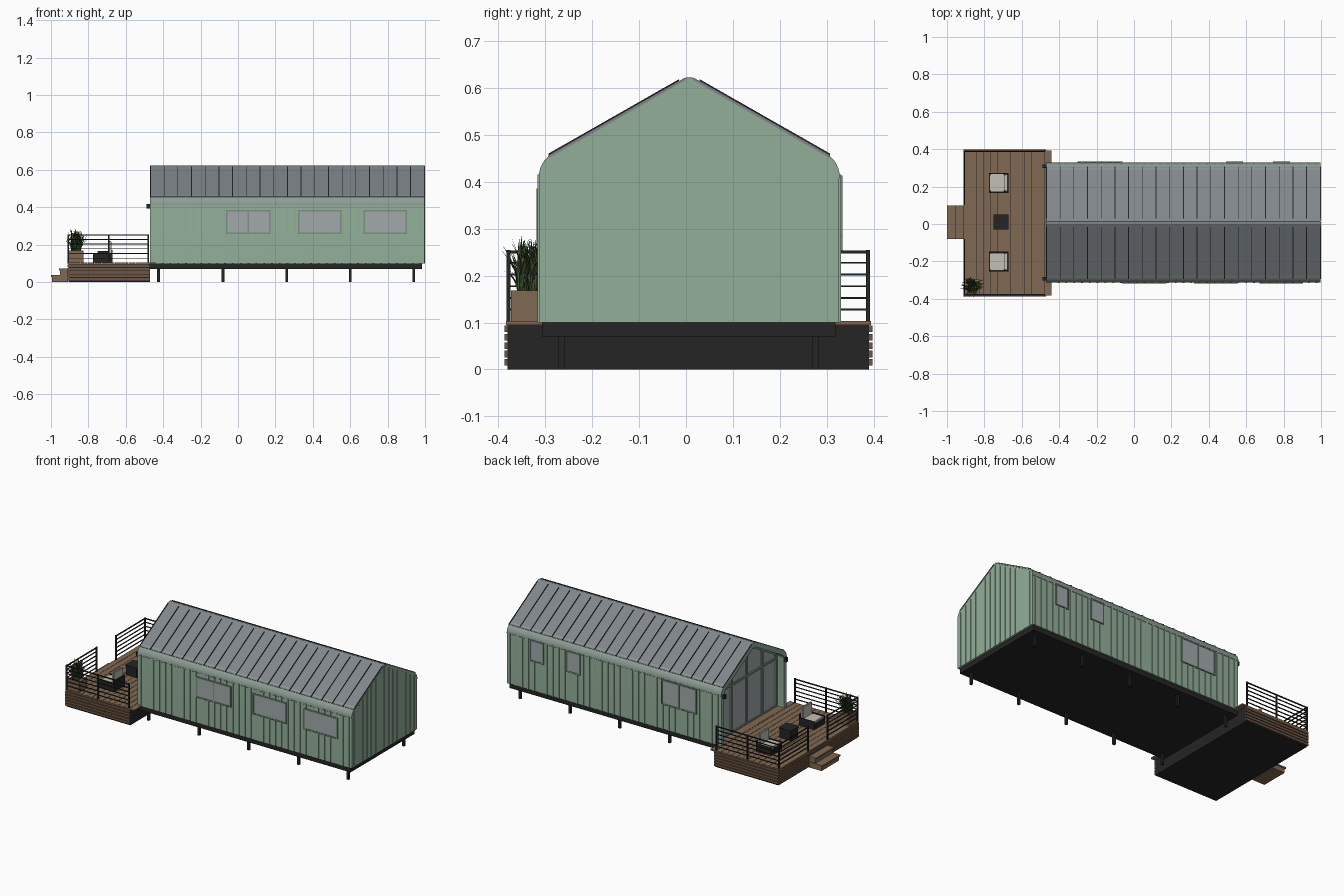
import bpy, bmesh, math, random
from mathutils import Vector

if "Cube" in bpy.data.objects:
    bpy.data.objects.remove(bpy.data.objects["Cube"])

random.seed(4)
YC = 0.007          # house centre line
XF, XG, XB = -0.47, -0.41, 0.997   # portal front, glass wall, rear wall


def mat(name, r, g, b):
    m = bpy.data.materials.new(name)
    m.diffuse_color = (r, g, b, 1)
    m.use_nodes = True
    m.node_tree.nodes["Principled BSDF"].inputs["Base Color"].default_value = m.diffuse_color
    return m


GREEN = mat("green_cladding", 0.29, 0.43, 0.32)
TRIM = mat("green_trim", 0.20, 0.28, 0.22)
ROOF = mat("roof_metal", 0.22, 0.24, 0.26)
EAVE = mat("eave_metal", 0.27, 0.34, 0.30)
BLACK = mat("black_metal", 0.018, 0.018, 0.018)
WOOD = mat("wood", 0.22, 0.14, 0.085)
DARKWOOD = mat("dark_wood", 0.15, 0.09, 0.055)
GLASS = mat("glass", 0.36, 0.40, 0.41)
CUSHION = mat("cushion", 0.55, 0.53, 0.46)
LEAF = mat("leaf", 0.06, 0.10, 0.035)


def finish(name, bm, m):
    bmesh.ops.recalc_face_normals(bm, faces=bm.faces)
    me = bpy.data.meshes.new(name)
    bm.to_mesh(me)
    bm.free()
    me.materials.append(m)
    ob = bpy.data.objects.new(name, me)
    bpy.context.collection.objects.link(ob)
    return ob


def boxes(name, items, m, bevel=0):
    """Each item is (x0, x1, y0, y1, z0, z1)."""
    bm = bmesh.new()
    for x0, x1, y0, y1, z0, z1 in items:
        vs = bmesh.ops.create_cube(bm, size=1)["verts"]
        for v in vs:
            v.co = (x0 + (v.co.x + .5) * (x1 - x0), y0 + (v.co.y + .5) * (y1 - y0),
                    z0 + (v.co.z + .5) * (z1 - z0))
    if bevel:
        bmesh.ops.bevel(bm, geom=bm.edges[:], offset=bevel, segments=2, affect='EDGES')
    return finish(name, bm, m)


def prisms(name, items, m):
    """Each item is (yz points, x0, x1): a profile extruded along x."""
    bm = bmesh.new()
    for pts, x0, x1 in items:
        a = [bm.verts.new((x0, y, z)) for y, z in pts]
        b = [bm.verts.new((x1, y, z)) for y, z in pts]
        bm.faces.new(a)
        bm.faces.new(b[::-1])
        for i in range(len(pts)):
            j = (i + 1) % len(pts)
            bm.faces.new((a[i], a[j], b[j], b[i]))
    return finish(name, bm, m)


def bezier(p, q, r, n=7):
    p, q, r = Vector(p), Vector(q), Vector(r)
    return [p * (1 - t) ** 2 + q * 2 * t * (1 - t) + r * t * t for t in (i / n for i in range(n + 1))]


SLOPE = 0.57


def roof_z(d, inset=0):
    return 0.625 - inset * 1.15 - SLOPE * abs(d)


def half_profile(inset=0):
    w = 0.319 - inset
    eave = bezier((w, 0.408), (w, roof_z(w, inset)), (w - 0.035, roof_z(w - 0.035, inset)))
    return eave, [Vector((w, 0.10))] + eave + bezier((0.025, roof_z(0.025, inset)), (0.008, roof_z(0.006, inset)),
                                                     (0, roof_z(0.008, inset)), 3)


def full_profile(inset=0):
    h = half_profile(inset)[1]
    return [(YC + v.x, v.y) for v in h] + [(YC - v.x, v.y) for v in h[-2::-1]]


# house body and open front portal
outer, inner = full_profile(), full_profile(0.026)
for ob in (prisms("house_body", [(outer, XG, XB)], GREEN),
           prisms("front_portal", [(outer + inner[::-1], XF, XG)], GREEN)):
    bpy.context.view_layer.objects.active = ob
    ob.select_set(True)
    bpy.ops.object.shade_smooth_by_angle(angle=math.radians(25))
    ob.select_set(False)

# glazed gable with mullions
prisms("gable_glass", [(inner, XG - 0.006, XG + 0.001)], GLASS)
prisms("gable_frame", [(inner + full_profile(0.036)[::-1], XG - 0.014, XG)], TRIM)
bars = [(XG - 0.014, XG, YC + d - .006, YC + d + .006, 0.10, roof_z(d, 0.03)) for d in (-0.15, 0, 0.15)]
bars += [(XG - 0.014, XG, YC - .29, YC + .29, z, z + .012) for z in (0.10, 0.395)]
boxes("gable_mullions", bars, TRIM)

# roof sheets, eave strips and standing seams
sheets, eaves, seams = [], [], []


def slab(s, d0, d1, lo, hi):
    return [(YC + s * d, roof_z(d) + o) for d, o in ((d0, lo), (d1, lo), (d1, hi), (d0, hi))]


eave = half_profile()[0]
for s in (-1, 1):
    sheets.append((slab(s, 0.008, 0.300, -0.004, 0.002), XF, 1.0))
    strip = [(YC + s * v.x, v.y) for v in eave]
    out = [(YC + s * (v.x + .0015), v.y + .0015) for v in eave]
    eaves.append((strip + out[::-1], XF, XB))
    for i in range(21):
        x = XF + 0.002 + i * 0.0732
        seams.append((slab(s, 0.022, 0.300, 0, 0.006), x - .002, x + .002))
prisms("roof_sheets", sheets, ROOF)
prisms("eave_strips", eaves, EAVE)
prisms("roof_seams", seams, BLACK)
prisms("ridge_cap", [([(YC - .02, .612), (YC - .006, .622), (YC + .006, .622), (YC + .02, .612)], XF, XB)], ROOF)

# vertical wall battens on both sides and the rear
battens = []
for s in (-1, 1):
    y = YC + s * 0.319
    for i in range(35):
        x = XF + 0.02 + i * 0.0418
        battens.append((x, x + .009, min(y, y + s * .004), max(y, y + s * .004), 0.10, 0.415))
for i in range(-7, 8):
    d = i * 0.042
    battens.append((XB, 1.0, YC + d - .004, YC + d + .004, 0.10, roof_z(abs(d) + .004) - 0.014))
boxes("wall_battens", battens, GREEN)

# side windows: side, x0, x1, z0, z1, panes
windows = [(-1, -.055, .165, .265, .378, 2), (-1, .33, .545, .265, .378, 1), (-1, .68, .895, .265, .378, 1),
           (1, -.295, -.07, .262, .40, 2), (1, .50, .575, .29, .405, 1), (1, .75, .825, .29, .405, 1)]
frames, panes = [], []
for s, x0, x1, z0, z1, n in windows:
    y = YC + s * 0.316
    ya, yb = sorted((y, y + s * .010))
    pa, pb = sorted((y, y + s * .0075))
    t = 0.008
    frames += [(x0 - t, x1 + t, ya, yb, z0 - t, z0), (x0 - t, x1 + t, ya, yb, z1, z1 + t),
               (x0 - t, x0, ya, yb, z0, z1), (x1, x1 + t, ya, yb, z0, z1)]
    if n == 2:
        xm = (x0 + x1) / 2
        frames.append((xm - .003, xm + .003, ya, yb, z0, z1))
    panes.append((x0, x1, pa, pb, z0, z1))
boxes("window_frames", frames, TRIM)
boxes("window_panes", panes, GLASS)

# chassis, posts and wall lamps
boxes("chassis_frame", [(XF, 0.985, -0.307, 0.318, 0.07, 0.101)], BLACK)
boxes("support_posts", [(x - .007, x + .007, y - .007, y + .007, 0, 0.072)
                        for x in (-.425, -.08, .26, .60, .94) for y in (-.265, .275)], BLACK)
boxes("wall_lamps", [(-.488, XF, y - .009, y + .009, .392, .416) for y in (-.292, .308)], BLACK)

# deck: dark core, planks, side slats and steps
boxes("deck_core", [(-.905, XF, -.38, .39, 0, .097)], BLACK)
planks = []
for i in range(13):
    x = -.912 + i * 0.0363
    planks.append((x, x + .0345, -.383, .394, .095, .103))
boxes("deck_planks", planks + [(XF, XG, -.29, .30, .10, .104)], WOOD)
slats = []
for i in range(5):
    z = 0.008 + i * 0.018
    slats += [(-.912, XF, -.387, -.379, z, z + .014), (-.912, XF, .389, .397, z, z + .014),
              (-.912, -.904, -.387, .397, z, z + .014)]
boxes("deck_slats", slats, DARKWOOD)
boxes("steps", [(-1, -.91, -.08, .10, .027, .036), (-.957, -.91, -.08, .10, .062, .071),
                (-.994, -.91, -.076, .096, 0, .027), (-.951, -.91, -.076, .096, .03, .062)], WOOD)

# railings around the deck, with a gap at the steps
rails = []
for z in (.127, .152, .177, .202, .227, .250):
    t = .003 if z < .25 else .005
    for y in (-.378, .388):
        rails.append((-.910, -.477, y - .003, y + .003, z - t / 2, z + t / 2 + .001))
    for y0, y1 in ((-.378, -.085), (.105, .388)):
        rails.append((-.910, -.904, y0, y1, z - t / 2, z + t / 2 + .001))
for x, y in [(x, y) for x in (-.907, -.692, -.480) for y in (-.378, .388)] + [(-.907, -.085), (-.907, .105)]:
    rails.append((x - .004, x + .004, y - .004, y + .004, .10, .255))
boxes("railings", rails, BLACK)

# lounge chairs and table
for k, y in enumerate((-.20, .22)):
    boxes(f"chair_frame_{k + 1}", [(-.775, -.67, y - .053, y + .053, .103, .135),
                                   (-.775, -.67, y - .053, y - .047, .135, .152),
                                   (-.775, -.67, y + .047, y + .053, .135, .152),
                                   (-.676, -.67, y - .053, y + .053, .135, .17)], BLACK)
    boxes(f"chair_cushion_{k + 1}", [(-.772, -.692, y - .046, y + .046, .135, .149),
                                     (-.692, -.676, y - .046, y + .046, .135, .218)], CUSHION, 0.004)
boxes("side_table", [(-.748, -.674, -.027, .047, .103, .158), (-.752, -.670, -.030, .050, .158, .165)], BLACK)

# planter with grass
boxes("planter_box", [(-.905, -.826, -.373, -.297, .103, .168)], WOOD)
bm = bmesh.new()
for i in range(190):
    a = random.uniform(0, math.tau)
    base = Vector((-.866 + random.uniform(-.025, .025), -.335 + random.uniform(-.022, .022), .165))
    lean = random.uniform(0.005, 0.045)
    h = random.uniform(.05, .122) - lean * .3
    d = Vector((math.cos(a), math.sin(a), 0))
    side = Vector((-d.y, d.x, 0)) * .0022
    rows = []
    for t, w in ((0, 1), (.5, 1.3), (.8, .9), (1, .15)):
        c = base + d * lean * t * t + Vector((0, 0, h * t))
        rows.append((bm.verts.new(c - side * w), bm.verts.new(c + side * w)))
    for p, q in zip(rows, rows[1:]):
        bm.faces.new((p[0], p[1], q[1], q[0]))
finish("planter_grass", bm, LEAF)
